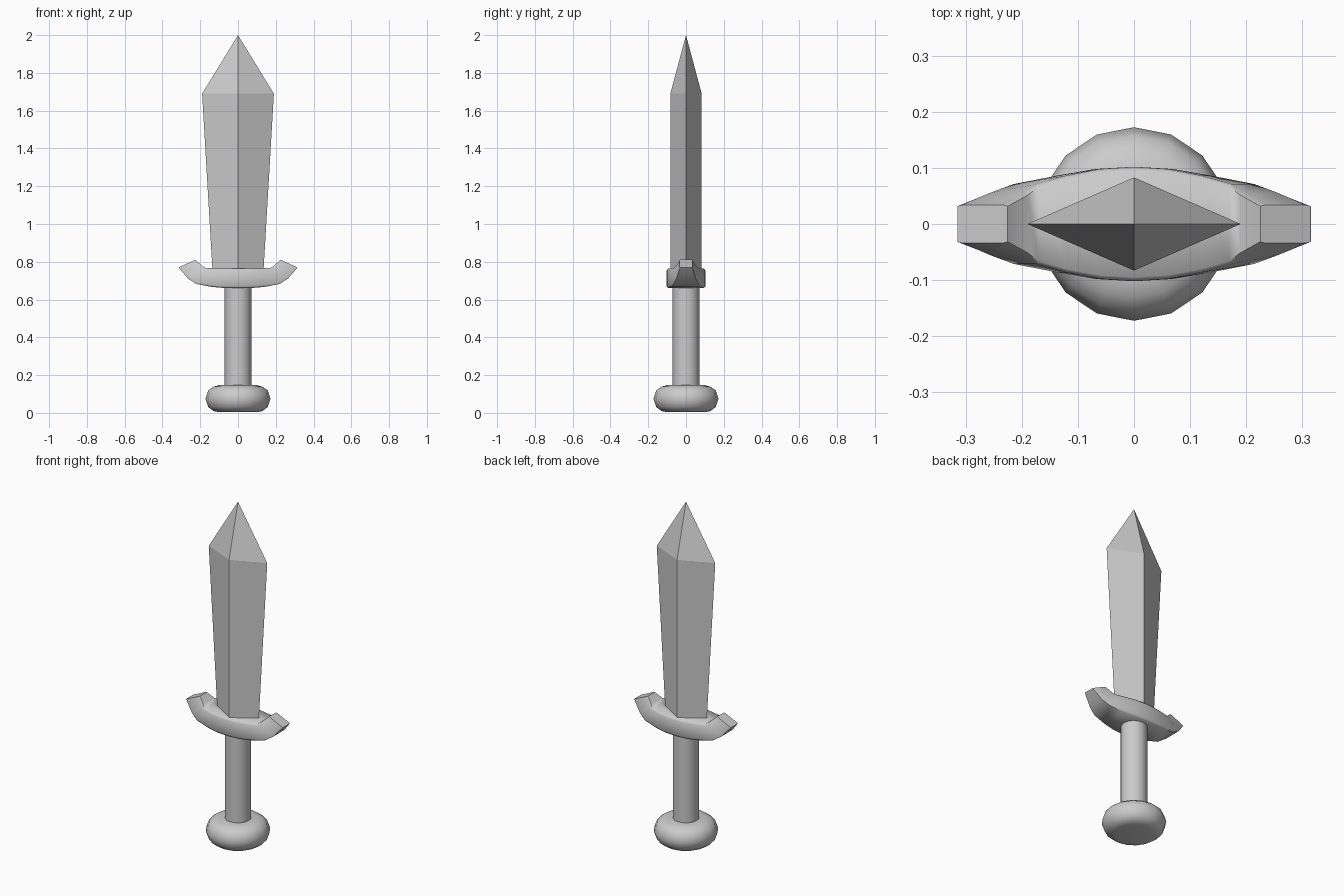
import bpy, math
from math import cos, sin, pi

if "Cube" in bpy.data.objects:
    bpy.data.objects.remove(bpy.data.objects["Cube"])


def make(name, verts, faces, smooth=None):
    me = bpy.data.meshes.new(name)
    me.from_pydata(verts, [], faces)
    ob = bpy.data.objects.new(name, me)
    bpy.context.collection.objects.link(ob)
    if smooth:
        bpy.ops.object.select_all(action='DESELECT')
        ob.select_set(True)
        bpy.context.view_layer.objects.active = ob
        bpy.ops.object.shade_smooth_by_angle(angle=math.radians(smooth))
    return ob


def loft(name, rings, smooth=None):
    """Skin equal-sized closed rings and cap both ends."""
    n = len(rings[0])
    verts = [v for r in rings for v in r]
    faces = [(k*n + i, k*n + (i+1) % n, (k+1)*n + (i+1) % n, (k+1)*n + i)
             for k in range(len(rings) - 1) for i in range(n)]
    faces.append(tuple(reversed(range(n))))
    faces.append(tuple(range(len(verts) - n, len(verts))))
    return make(name, verts, faces, smooth)


def turned(name, profile, sides, smooth):
    return loft(name, [[(r*cos(2*pi*i/sides), r*sin(2*pi*i/sides), z)
                        for i in range(sides)] for r, z in profile], smooth)


# pommel and grip
turned("pommel", [(0.10, 0.004), (0.13, 0.0095), (0.157, 0.031), (0.1725, 0.075),
                  (0.157, 0.119), (0.13, 0.139), (0.10, 0.147)], 16, 60)
turned("grip", [(0.071, 0.13), (0.071, 0.69)], 16, 40)

# guard: curved bar; each station = bottom (x, z), top (x, z), half depth
half = [((0, 0.660), (0, 0.765), 0.102),
        ((0.07, 0.661), (0.06, 0.765), 0.098),
        ((0.14, 0.667), (0.12, 0.765), 0.086),
        ((0.22, 0.682), (0.17, 0.767), 0.071),
        ((0.265, 0.711), (0.19, 0.778), 0.055),
        ((0.315, 0.770), (0.225, 0.811), 0.034)]
stations = [((-b[0], b[1]), (-t[0], t[1]), d) for b, t, d in half[:0:-1]] + half
rings = []
for (bx, bz), (tx, tz), d in stations:
    ring = []
    # rectangular section with slightly eased corners
    for y, t in ((-.93, 0), (-1, .1), (-1, .9), (-.93, 1),
                 (.93, 1), (1, .9), (1, .1), (.93, 0)):
        ring.append((bx + (tx - bx)*t, y*d, bz + (tz - bz)*t))
    rings.append([ring[i] for i in range(7, -1, -1)])
loft("guard", rings, 60)

# blade: flared diamond section with a pyramid tip
diamond = lambda w, d, z: [(w, 0, z), (0, d, z), (-w, 0, z), (0, -d, z)]
v = diamond(0.132, 0.083, 0.70) + diamond(0.19, 0.083, 1.69) + [(0, 0, 2.0)]
f = [(3, 2, 1, 0)]
for i in range(4):
    j = (i + 1) % 4
    f += [(i, j, j + 4, i + 4), (i + 4, j + 4, 8)]
make("blade", v, f)
